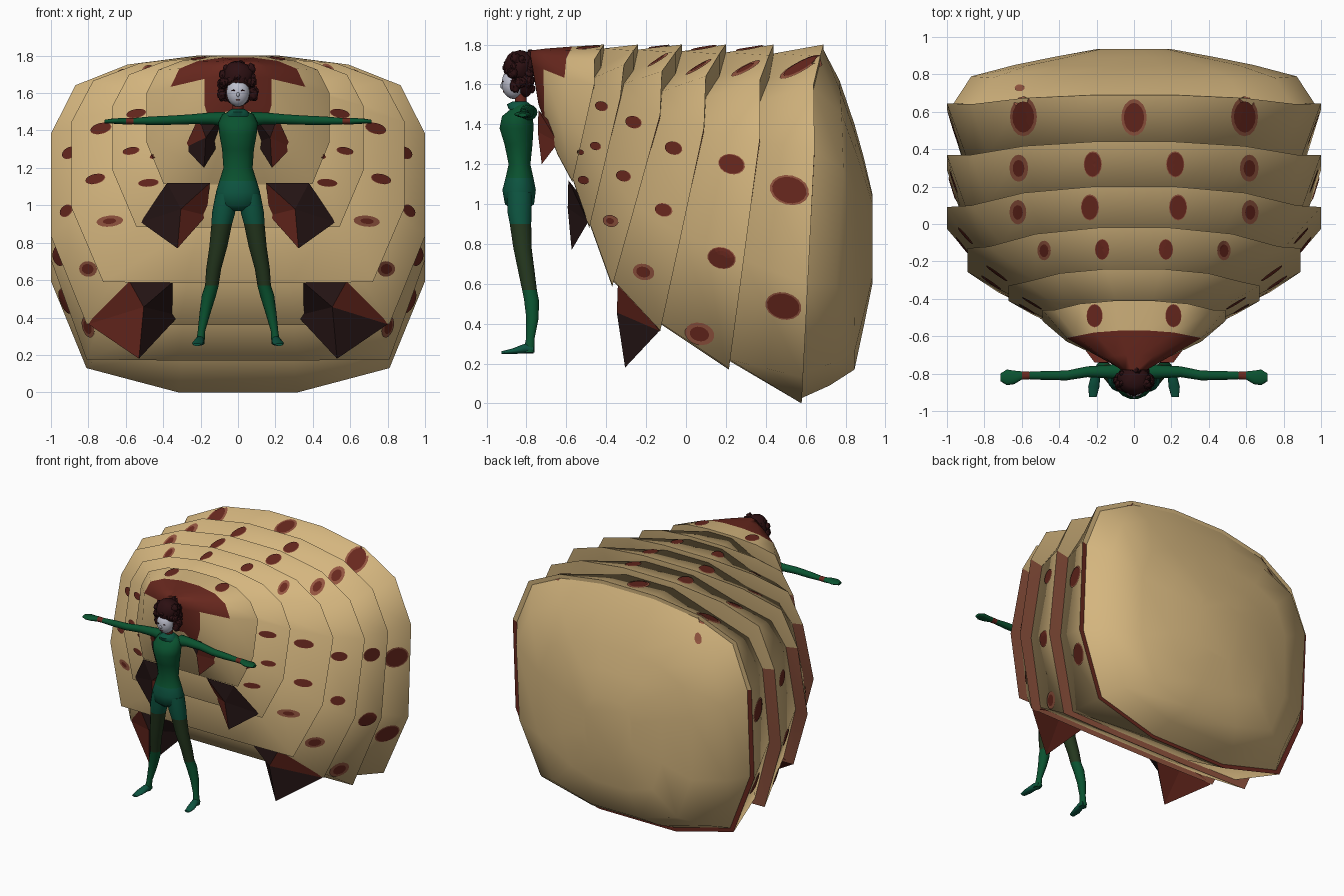
import bpy, bmesh, math, random
from mathutils import Vector
from mathutils.bvhtree import BVHTree

random.seed(4)
if "Cube" in bpy.data.objects:
    bpy.data.objects.remove(bpy.data.objects["Cube"])


def material(name, *rgb):
    m = bpy.data.materials.new(name)
    m.use_nodes = True
    m.diffuse_color = (*rgb, 1)
    m.node_tree.nodes["Principled BSDF"].inputs["Base Color"].default_value = (*rgb, 1)
    return m


TAN = material("tan shell", .66, .465, .21)
RED = material("dark red brown", .14, .021, .013)
HALO = material("light red brown", .29, .09, .05)
BLACK = material("black brown", .02, .008, .008)
GREEN = material("green suit", .003, .085, .029)
TEAL = material("teal suit", .004, .09, .052)
OLIVE = material("olive stocking", .018, .038, .013)
PALE = material("pale skin", .52, .53, .62)
HAIR = material("dark hair", .025, .005, .006)


def finish(name, bm, mats, rule=None, angle=35):
    """Turn a bmesh into a shaded object, colouring faces by a rule."""
    bmesh.ops.recalc_face_normals(bm, faces=bm.faces)
    bm.normal_update()
    for f in bm.faces:
        f.material_index = rule(f.calc_center_median(), f.normal) if rule else 0
    mesh = bpy.data.meshes.new(name)
    bm.to_mesh(mesh)
    bm.free()
    ob = bpy.data.objects.new(name, mesh)
    bpy.context.collection.objects.link(ob)
    for m in mats:
        mesh.materials.append(m)
    bpy.ops.object.select_all(action='DESELECT')
    bpy.context.view_layer.objects.active = ob
    ob.select_set(True)
    if angle:
        bpy.ops.object.shade_smooth_by_angle(angle=math.radians(angle))
    return ob


def loft(name, rings, mats, rule=None, angle=60):
    """Skin a closed tube through point rings."""
    bm = bmesh.new()
    vs = [[bm.verts.new(p) for p in r] for r in rings]
    n = len(vs[0])
    for a, b in zip(vs, vs[1:]):
        for i in range(n):
            j = (i + 1) % n
            bm.faces.new((a[i], a[j], b[j], b[i]))
    bm.faces.new(vs[0])
    bm.faces.new(vs[-1])
    return finish(name, bm, mats, rule, angle)


# ---- abdomen: overlapping slanted shell rings ----
def shell_ring(w, top, bot, ys, round_base=False, sx=1.0, sz=1.0, drop=0.0):
    knots = (1, .9, .7, 0)
    low = .072 if round_base else .004
    half = [(.22, 1, 0), (.59, .967, 1), (.87, .89, 1), (1, .71, 0), (1, .33, 0), (.81, low, 0), (.32, 0, 0)]
    mid = (top + bot) / 2
    pts = []
    for u, t, shoulder in half:
        for k in range(3):
            if knots[k] >= t >= knots[k + 1]:
                f = (knots[k] - t) / (knots[k] - knots[k + 1])
                y = ys[k] + f * (ys[k + 1] - ys[k])
        z = bot + t * (top - bot)
        pts.append((u * w * sx, y, mid + (z - mid) * sz - shoulder * drop))
    return pts + [(-x, y, z) for x, y, z in reversed(pts)]


RINGS = [
    (.49, 1.80, 1.11, (-.41, -.46, -.46, -.57)),
    (.67, 1.80, .88, (-.24, -.31, -.33, -.485)),
    (.89, 1.80, .585, (-.02, -.12, -.13, -.37)),
    (1.0, 1.80, .36, (.20, .10, .09, -.13)),
    (1.0, 1.80, .17, (.44, .37, .37, .215)),
    (1.0, 1.80, 0, (.69, .64, .645, .58)),
]
shells = []
front = [shell_ring(.08, 1.77, 1.5, (-.78, -.78, -.77, -.74)),
         shell_ring(.18, 1.78, 1.42, (-.70, -.715, -.715, -.71)),
         shell_ring(.36, 1.79, 1.25, (-.57, -.60, -.61, -.645))]
for k, r in enumerate(RINGS):
    last = k == 5
    rear = shell_ring(*r, round_base=last)
    inner = shell_ring(*r, round_base=last, sx=.965 if last else .9,
                       sz=.97 if last else .945, drop=0 if last else .075)
    lip_top = r[2] + (.7 if k > 3 else .6) * (r[1] - r[2])

    def paint(c, n, k=k, lip=lip_top):
        if k == 0 and (c.y < -.69 and c.z > 1.47 or c.y < -.58 and c.z > 1.6):
            return 1
        if n.y > .45 and c.z < lip and k > 0:
            return 1 if k == 5 else 2
        return 0
    shells.append(loft("shell_segment_%d" % (k + 1), front + [rear, inner],
                       [TAN, RED, HALO], paint, 75))
    front = [inner]

# rounded rear of the abdomen
shells.append(loft("abdomen_rear", [
    front[0],
    shell_ring(.87, 1.62, .09, (.77, .78, .79, .72), True),
    shell_ring(.64, 1.40, .17, (.845, .85, .85, .845), True),
    shell_ring(.42, 1.24, .38, (.89, .89, .895, .89), True),
    shell_ring(.2, 1.05, .6, (.935, .935, .935, .935), True)], [TAN]))

# ---- spots projected on the shells as thin plates ----
bm_all = bmesh.new()
for ob in shells:
    bm_all.from_mesh(ob.data)
tree = BVHTree.FromBMesh(bm_all)
bm_all.free()


def spot(name, origin, direction, u, v, ru, rv, lift, mat):
    bm = bmesh.new()
    rows = []
    for s in (0, .35, .7, 1):
        row = []
        for i in range(16 if s else 1):
            a = i * math.tau / 16
            p = origin + u * (ru * s * math.cos(a)) + v * (rv * s * math.sin(a))
            hit, nor, _, _ = tree.ray_cast(p, direction)
            if hit is None or nor.dot(direction) > -.08:
                row.append(None)
                continue
            row.append(bm.verts.new(hit + nor * lift))
        rows.append(row)
    for a, b in zip(rows, rows[1:]):
        for i in range(16):
            j = (i + 1) % 16
            q = [a[0], b[i], b[j]] if len(a) == 1 else [a[i], b[i], b[j], a[j]]
            if None not in q and max((x.co - y.co).length for x in q for y in q) < .16:
                bm.faces.new(q)
    finish(name, bm, [mat], angle=0)


def spot_pair(name, *args, ru, rv, core):
    spot(name + "_halo", *args, ru, rv, .004, HALO)
    spot(name + "_core", *args, ru * core, rv * core, .007, RED)


X, Y, Z = Vector((1, 0, 0)), Vector((0, 1, 0)), Vector((0, 0, 1))
# position, radius and share taken by the dark core
TOP = [(0, .57, .068, .8), (.59, .575, .072, .8), (.22, .32, .048, .92), (.615, .3, .05, .62),
       (.235, .09, .048, .92), (.62, .065, .045, .6), (.17, -.135, .038, .95), (.48, -.14, .036, .65),
       (.21, -.49, .043, .95)]
SIDE = [(.52, 1.07, .1, .88), (.49, .49, .092, .9), (.23, 1.2, .068, .93), (.18, .73, .072, .93),
        (.07, .35, .075, .65), (-.06, 1.28, .045, .95), (-.11, .97, .045, .92), (-.21, .66, .055, .65),
        (-.26, 1.41, .042, .95), (-.31, 1.14, .038, .95), (-.42, 1.49, .033, .95), (-.45, 1.29, .028, .95),
        (-.51, 1.12, .028, .95), (-.375, .915, .04, .5), (-.525, 1.26, .018, .95)]
for s in (1, -1):
    side = "left" if s > 0 else "right"
    for i, (x, y, r, c) in enumerate(TOP):
        if x or s > 0:
            spot_pair("%s_top_spot_%d" % (side, i), Vector((x * s, y, 3)), -Z, X, Y, ru=r, rv=r * 1.45, core=c)
    for i, (y, z, r, c) in enumerate(SIDE):
        # swept tilt of the oval on the flank
        u, v = (Y - Z * .25).normalized(), (Z + Y * .25).normalized()
        spot_pair("%s_side_spot_%d" % (side, i), Vector((3 * s, y, z)), -X * s, u, v, ru=r, rv=r * .74, core=c)
spot("rear_spot", Vector((-.61, .725, 3)), -Z, X, Y, .027, .018, .004, HALO)


# ---- claws hanging below the front segments ----
def claw(name, s, x0, x1, z0, z1, y0, y1, rule):
    plan = [(0, 1, 0), (.62, 1, 0), (1, .4, .9), (.47, 0, .15), (.05, .5, .85)]

    def at(u, t, d):
        return (s * (x0 + u * (x1 - x0)), y0 + d * (y1 - y0), z0 + t * (z1 - z0))
    bm = bmesh.new()
    rim = [bm.verts.new(at(*p)) for p in plan]
    for hub in (bm.verts.new(at(.42, .6, -.03)), bm.verts.new(at(.5, .6, 1))):
        for i in range(5):
            bm.faces.new((rim[i], rim[(i + 1) % 5], hub))
    finish(name, bm, [RED, BLACK], lambda c, n: rule(s * n.x, n.y, n.z), 0)


def black_front(nx, ny, nz):
    return 1 if ny < -.1 and not (nx > .2 and nz < -.1) else 0


def black_inside(nx, ny, nz):
    return 1 if ny < -.1 and nx < .45 else 0


def black_outside(nx, ny, nz):
    return 1 if nx > -.3 else 0


for s, side in ((1, "left"), (-1, "right")):
    claw(side + "_upper_claw", s, .09, .285, 1.2, 1.47, -.74, -.63, black_inside if s > 0 else black_front)
    claw(side + "_middle_claw", s, .15, .52, .77, 1.12, -.59, -.48, black_outside)
    claw(side + "_lower_claw", s, .29, .8, .18, .64, -.34, -.11, black_front if s > 0 else black_inside)


# ---- woman in a green suit ----
def oval(c, a, b, u=X, v=Y, n=14):
    return [Vector(c) + u * (a * math.cos(i * math.tau / n)) + v * (b * math.sin(i * math.tau / n))
            for i in range(n)]


def ball(name, c, r, mat, rough=0.0):
    bm = bmesh.new()
    bmesh.ops.create_icosphere(bm, subdivisions=3, radius=1)
    for v in bm.verts:
        k = 1 + random.uniform(-rough, rough)
        v.co = Vector([c[i] + v.co[i] * r[i] * k for i in range(3)])
    return finish(name, bm, [mat], angle=60)


torso = [(1.51, -.82, .03, .03), (1.485, -.82, .085, .05), (1.44, -.845, .105, .08),
         (1.38, -.85, .1, .087), (1.3, -.84, .085, .072), (1.2, -.835, .078, .056),
         (1.13, -.835, .1, .072), (1.07, -.837, .118, .086), (1.0, -.835, .115, .075), (.97, -.835, .04, .04)]
loft("torso", [oval((0, y, z), a, b) for z, y, a, b in torso], [GREEN, TEAL],
     lambda c, n: 1 if c.z < 1.14 else 0)
loft("neck", [oval((0, -.825, 1.48), .03, .03), oval((0, -.835, 1.6), .027, .03)], [RED])
loft("collar", [oval((0, -.83, 1.475), .07, .06), oval((0, -.84, 1.5), .055, .06),
                oval((0, -.835, 1.515), .035, .035)], [TEAL])

leg = [(.065, -.835, 1.06, .055, .065), (.077, -.835, .96, .062, .062), (.087, -.83, .9, .055, .055),
       (.105, -.82, .78, .048, .047), (.13, -.8, .66, .04, .042), (.14, -.785, .57, .036, .038),
       (.155, -.775, .52, .038, .038), (.175, -.77, .43, .03, .032), (.195, -.78, .33, .02, .022),
       (.2, -.785, .28, .022, .027), (.205, -.79, .255, .024, .03)]
arm = [(.07, 1.46, .045, .04), (.14, 1.465, .035, .033), (.25, 1.46, .029, .027), (.36, 1.455, .026, .025),
       (.47, 1.452, .024, .023), (.56, 1.45, .02, .017), (.6, 1.45, .022, .018), (.64, 1.45, .036, .016),
       (.68, 1.45, .042, .013), (.715, 1.447, .02, .01)]


def leg_paint(c, n):
    return 1 if c.z > .9 else 2 if c.z > .56 else 0


for s, side in ((1, "left"), (-1, "right")):
    loft(side + "_leg", [oval((x * s, y, z), a, b) for x, y, z, a, b in leg],
         [GREEN, TEAL, OLIVE], leg_paint)
    loft(side + "_foot", [oval((x * s, y, z), a, b, X, Z) for x, y, z, a, b in
                          ((.2, -.765, .27, .02, .02), (.205, -.81, .275, .025, .025),
                           (.215, -.87, .262, .03, .014), (.22, -.925, .255, .02, .007))], [TEAL])
    loft(side + "_arm", [oval((x * s, -.81 + .02 * (x < .3) - .01 * (x > .63), z), a, b, Y, Z)
                         for x, z, a, b in arm],
         [GREEN, RED], lambda c, n: 1 if .56 < abs(c.x) < .61 else 0)
    ball(side + "_eye", (s * .024, -.919, 1.614), (.011, .004, .004), HAIR)

# head: face, mouth and curly hair
ball("face", (0, -.865, 1.605), (.062, .06, .078), PALE)
ball("nose", (0, -.922, 1.592), (.008, .01, .013), PALE)
ball("mouth", (0, -.914, 1.563), (.012, .004, .004), RED)
ball("hair_cap", (0, -.835, 1.685), (.088, .08, .085), HAIR, .06)
ball("hair_back", (0, -.805, 1.61), (.08, .04, .075), HAIR, .06)
for i in range(34):
    a = random.uniform(-.5, math.pi + .5)
    h = random.uniform(1.56, 1.75)
    w = .088 - max(0, h - 1.7) * .6
    r = random.uniform(.013, .024)
    ball("hair_curl_%d" % i, (w * math.cos(a), -.835 + .06 * math.sin(a), h), (r, r, r * 1.3), HAIR, .2)
for i in range(9):
    x = (i - 4) * .019
    ball("fringe_curl_%d" % i, (x, -.9 + abs(x) * .4, 1.685 - abs(x) * .4), (.018, .02, .022), HAIR, .2)
